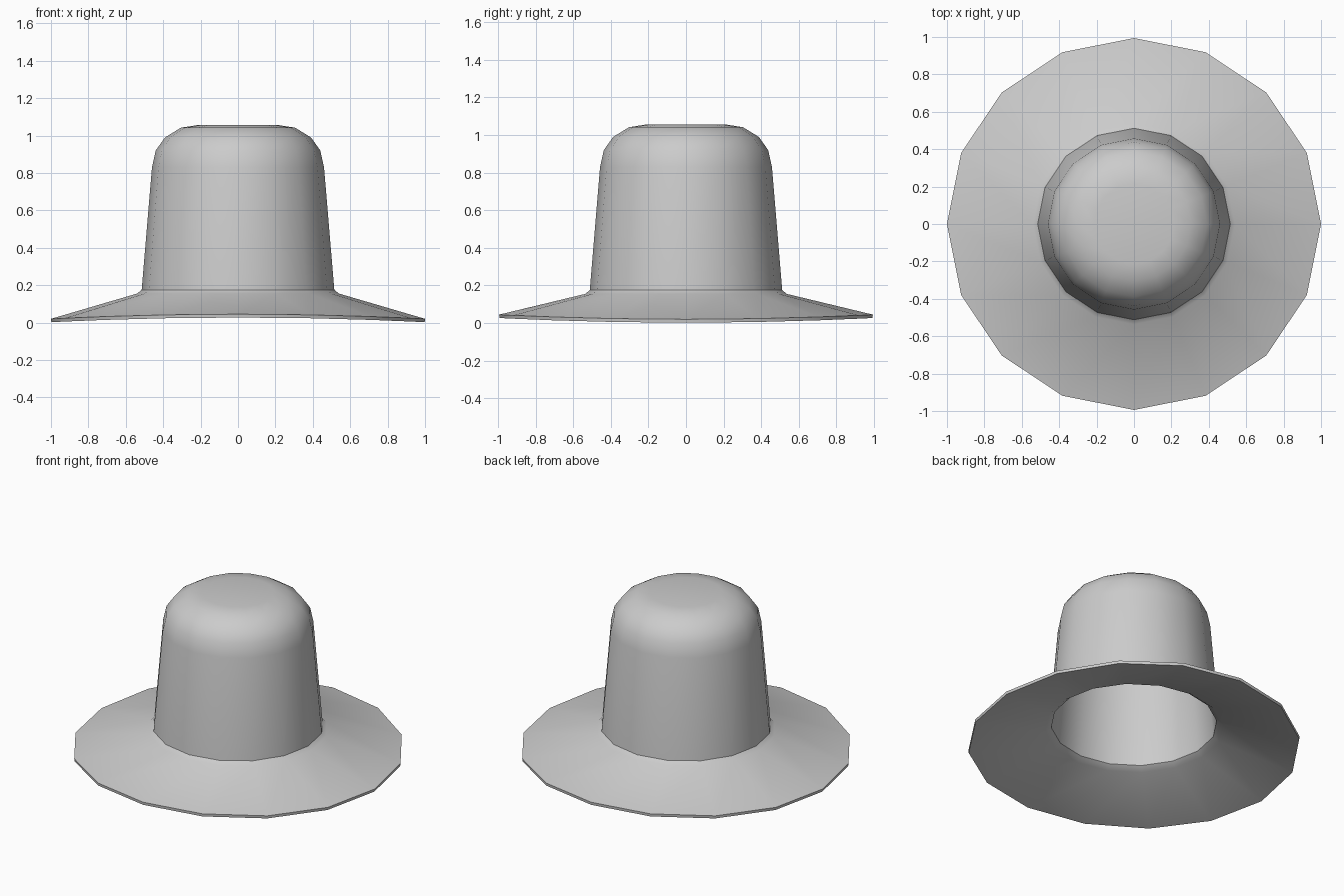
import bpy, bmesh, math

if "Cube" in bpy.data.objects:
    bpy.data.objects.remove(bpy.data.objects["Cube"])

SIDES = 16

# outer skin (radius, height) from brim edge up to the crown top
OUTER = [(1.0, 0.02), (0.54, 0.155), (0.515, 0.175), (0.46, 0.83),
         (0.44, 0.92), (0.39, 0.99), (0.305, 1.042), (0.215, 1.056)]
# inner skin from the crown ceiling back down to the brim edge
INNER = [(0.21, 1.04), (0.295, 1.026), (0.378, 0.978), (0.425, 0.912),
         (0.445, 0.828), (0.499, 0.165), (0.535, 0.138), (0.998, 0.002)]


def lathe(name, profile):
    """Revolve a profile; the brim edge lifts slightly at front and back."""
    bm = bmesh.new()
    rings = []
    for r, z in profile:
        ring = []
        for i in range(SIDES):
            a = 2 * math.pi * i / SIDES
            lift = 0.025 * math.sin(a) ** 2 * max(0, (r - 0.54) / 0.46)
            ring.append(bm.verts.new((r * math.cos(a), 0.994 * r * math.sin(a), z + lift)))
        rings.append(ring)
    n = len(OUTER)
    for k in range(len(rings)):
        if k == n - 1:
            continue  # crown top and ceiling are capped, not bridged
        lo, hi = rings[k], rings[(k + 1) % len(rings)]
        for i in range(SIDES):
            j = (i + 1) % SIDES
            bm.faces.new((lo[i], lo[j], hi[j], hi[i]))
    bm.faces.new(rings[n - 1])
    bm.faces.new(rings[n][::-1])
    bmesh.ops.recalc_face_normals(bm, faces=bm.faces)
    mesh = bpy.data.meshes.new(name)
    bm.to_mesh(mesh)
    bm.free()
    obj = bpy.data.objects.new(name, mesh)
    bpy.context.collection.objects.link(obj)
    return obj


# hat: brim and hollow crown as one shell
hat = lathe("hat", OUTER + INNER)
bpy.context.view_layer.objects.active = hat
hat.select_set(True)
bpy.ops.object.shade_smooth_by_angle(angle=math.radians(40))
